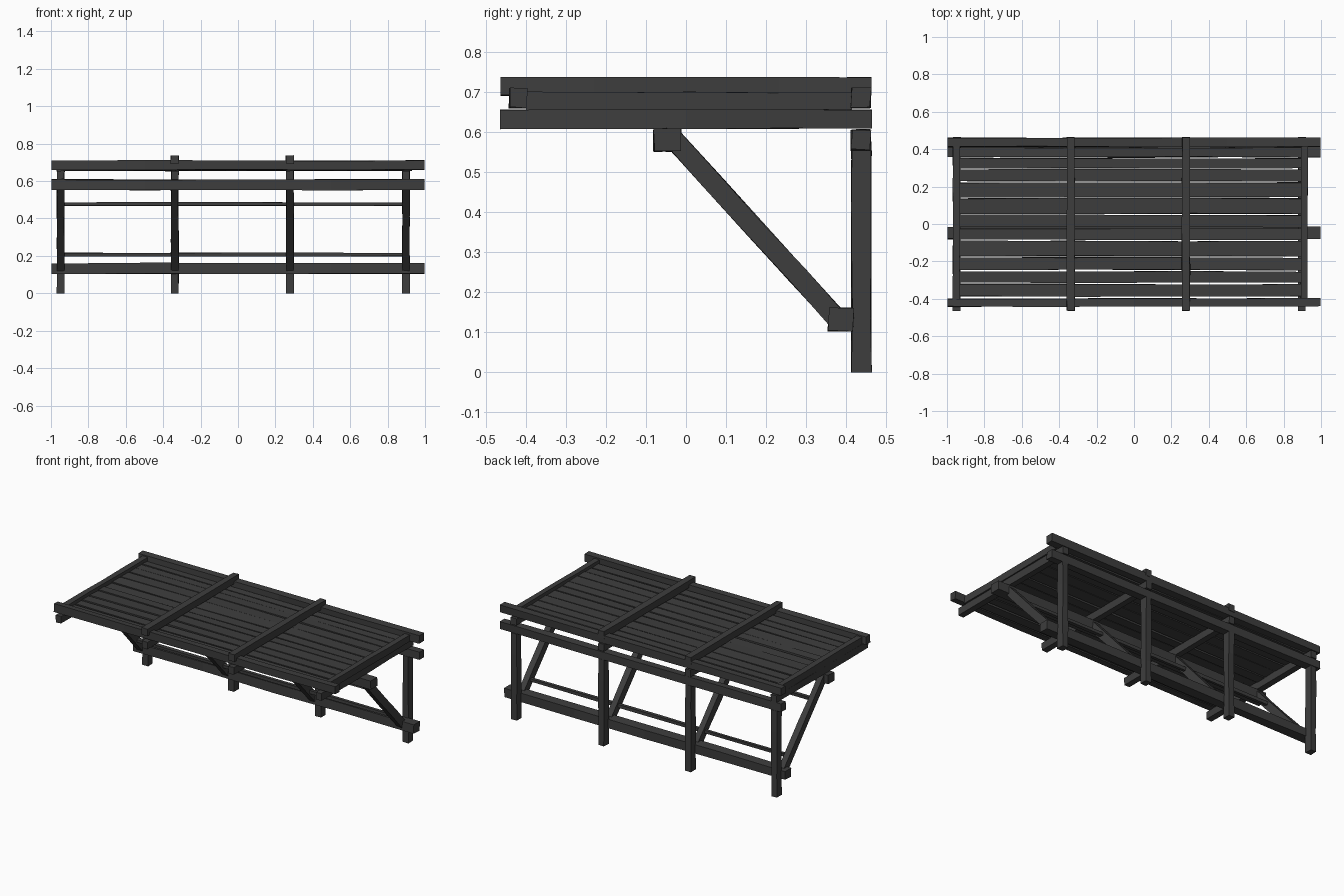
import bpy, bmesh, random
from mathutils import Vector

random.seed(4)
cube = bpy.data.objects.get("Cube")
if cube:
    bpy.data.objects.remove(cube, do_unlink=True)

# Single dark timber colour
timber = bpy.data.materials.new("dark_timber")
timber.use_nodes = True
colour = (0.047, 0.047, 0.047, 1)
timber.diffuse_color = colour
timber.node_tree.nodes["Principled BSDF"].inputs["Base Color"].default_value = colour


def beam(name, start, end, width, height, wobble=0.002, segments=4):
    """Rough-hewn beam: square rings along a line, nudged a little, with capped ends."""
    start, end = Vector(start), Vector(end)
    along = (end - start).normalized()
    side = Vector((1, 0, 0)) if abs(along.x) < 0.5 else Vector((0, 1, 0))
    up = along.cross(side).normalized()
    bm = bmesh.new()
    rings = []
    for i in range(segments + 1):
        centre = start.lerp(end, i / segments)
        ring = []
        for a, b in ((-1, -1), (1, -1), (1, 1), (-1, 1)):
            da, db = (random.uniform(-wobble, wobble) for _ in range(2))
            ring.append(bm.verts.new(centre + side * (a * width / 2 + da)
                                     + up * (b * height / 2 + db)))
        rings.append(ring)
    for r, s in zip(rings, rings[1:]):
        for k in range(4):
            n = (k + 1) % 4
            bm.faces.new((r[k], r[n], s[n], s[k]))
    bm.faces.new(rings[0][::-1])
    bm.faces.new(rings[-1])
    bmesh.ops.recalc_face_normals(bm, faces=bm.faces)
    mesh = bpy.data.meshes.new(name)
    bm.to_mesh(mesh)
    bm.free()
    mesh.materials.append(timber)
    obj = bpy.data.objects.new(name, mesh)
    bpy.context.collection.objects.link(obj)
    return obj


# Long rails running the full width
rails = {
    "front_deck_rail": (-0.42, 0.685, 0.044, 0.048),
    "back_deck_rail": (0.437, 0.685, 0.048, 0.048),
    "back_lower_rail": (0.437, 0.58, 0.048, 0.05),
    "brace_top_rail": (-0.047, 0.58, 0.066, 0.055),
    "brace_foot_rail": (0.387, 0.133, 0.064, 0.056),
}
for name, (y, z, w, h) in rails.items():
    beam(name, (-0.997, y, z), (0.997, y, z), w, h, 0.003)

# Four frames: post, diagonal brace and joist
for x in (-0.948, -0.338, 0.278, 0.898):
    beam("post", (x, 0.438, 0), (x, 0.438, 0.554), 0.04, 0.048)
    beam("brace", (x, 0.385, 0.125), (x, -0.04, 0.592), 0.038, 0.048)
    beam("joist", (x, -0.465, 0.632), (x, 0.465, 0.632), 0.04, 0.046)

# Capping beams over the deck: long in the middle, short between rails at the ends
for x in (-0.338, 0.278):
    beam("middle_cap_beam", (x, -0.463, 0.714), (x, 0.463, 0.714), 0.042, 0.045)
for x in (-0.95, 0.91):
    beam("end_cap_beam", (x, -0.4, 0.678), (x, 0.415, 0.678), 0.036, 0.044)

# Deck slats with narrow uneven gaps
edges = (-0.39, -0.318, -0.25, -0.175, -0.088, -0.02, 0.052,
         0.14, 0.225, 0.295, 0.355, 0.412)
for low, high in zip(edges, edges[1:]):
    y, z = (low + high) / 2, 0.668 + random.uniform(-0.003, 0.003)
    beam("deck_slat", (-0.935, y, z), (0.893, y, z), high - low - 0.007, 0.02, 0.003, 3)

# Thin ties between the braces
for y, z in ((0.066, 0.477), (0.312, 0.207)):
    beam("brace_tie", (-0.95, y, z), (0.9, y, z), 0.022, 0.018)
